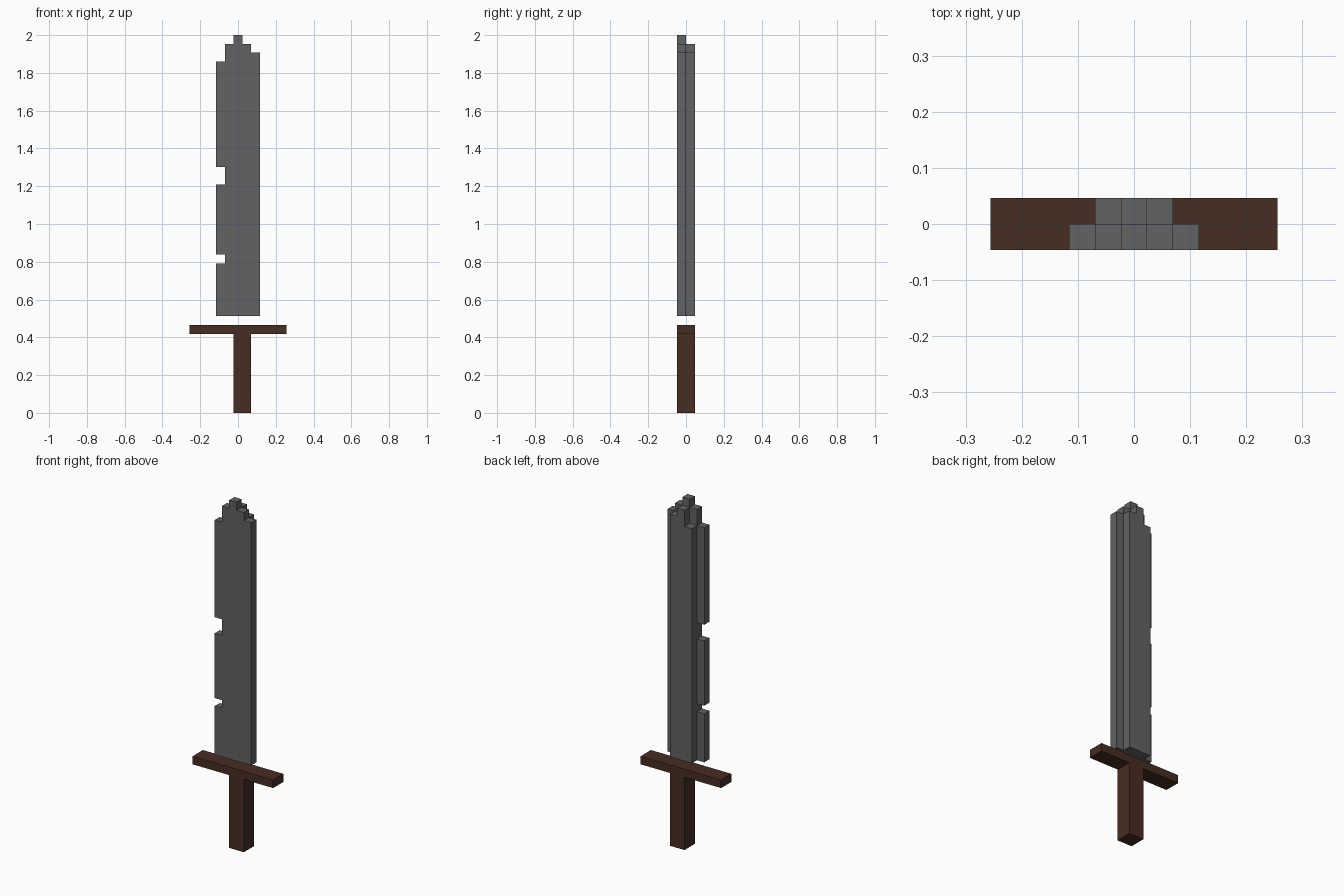
import bpy, bmesh
from mathutils import Vector

if "Cube" in bpy.data.objects:
    bpy.data.objects.remove(bpy.data.objects["Cube"])

U = 2 / 43  # one voxel


def material(name, color):
    m = bpy.data.materials.new(name)
    m.diffuse_color = (*color, 1)
    m.use_nodes = True
    m.node_tree.nodes["Principled BSDF"].inputs["Base Color"].default_value = m.diffuse_color
    return m


def voxel_object(name, cells, x_offset, mat):
    """Outer skin of a set of unit cells, flat regions merged."""
    bm = bmesh.new()
    for c in cells:
        for axis in range(3):
            for sign in (-1, 1):
                n = [0, 0, 0]
                n[axis] = sign
                if (c[0] + n[0], c[1] + n[1], c[2] + n[2]) in cells:
                    continue
                corners = []
                for a, b in ((0, 0), (1, 0), (1, 1), (0, 1)):
                    p = list(c)
                    p[axis] += sign > 0
                    p[(axis + 1) % 3] += a
                    p[(axis + 2) % 3] += b
                    corners.append(bm.verts.new(((p[0] + x_offset) * U, p[1] * U, p[2] * U)))
                bm.faces.new(corners if sign > 0 else corners[::-1])
    bmesh.ops.remove_doubles(bm, verts=bm.verts, dist=U * 0.01)
    bmesh.ops.dissolve_limit(bm, angle_limit=0.01, verts=bm.verts, edges=bm.edges)
    bmesh.ops.triangulate(bm, faces=[f for f in bm.faces if len(f.verts) > 4])
    me = bpy.data.meshes.new(name)
    bm.to_mesh(me)
    bm.free()
    me.materials.append(mat)
    ob = bpy.data.objects.new(name, me)
    bpy.context.collection.objects.link(ob)


def box(x0, x1, z0, z1):
    return {(x, y, z) for x in range(x0, x1) for y in (-1, 0) for z in range(z0, z1)}


steel = material("dark steel", (0.122, 0.122, 0.127))
wood = material("dark brown wood", (0.061, 0.026, 0.016))

# Blade: front layer (y=-1) five columns wide, back layer (y=0) three; column tops in voxels
front_tops = {-2: 40, -1: 42, 0: 43, 1: 42, 2: 41}
back_tops = {-1: 40, 0: 42, 1: 41}
blade = {(x, y, z) for y, tops in ((-1, front_tops), (0, back_tops))
         for x, top in tops.items() for z in range(11, top)}
# Chips in the left cutting edge
blade -= {(-2, -1, z) for z in (17, 26, 27)}
voxel_object("blade", blade, -0.5, steel)

# Guard and off-centre grip form one T-shaped hilt
voxel_object("hilt", box(-5, 6, 9, 10) | box(0, 2, 0, 9), -0.5, wood)
